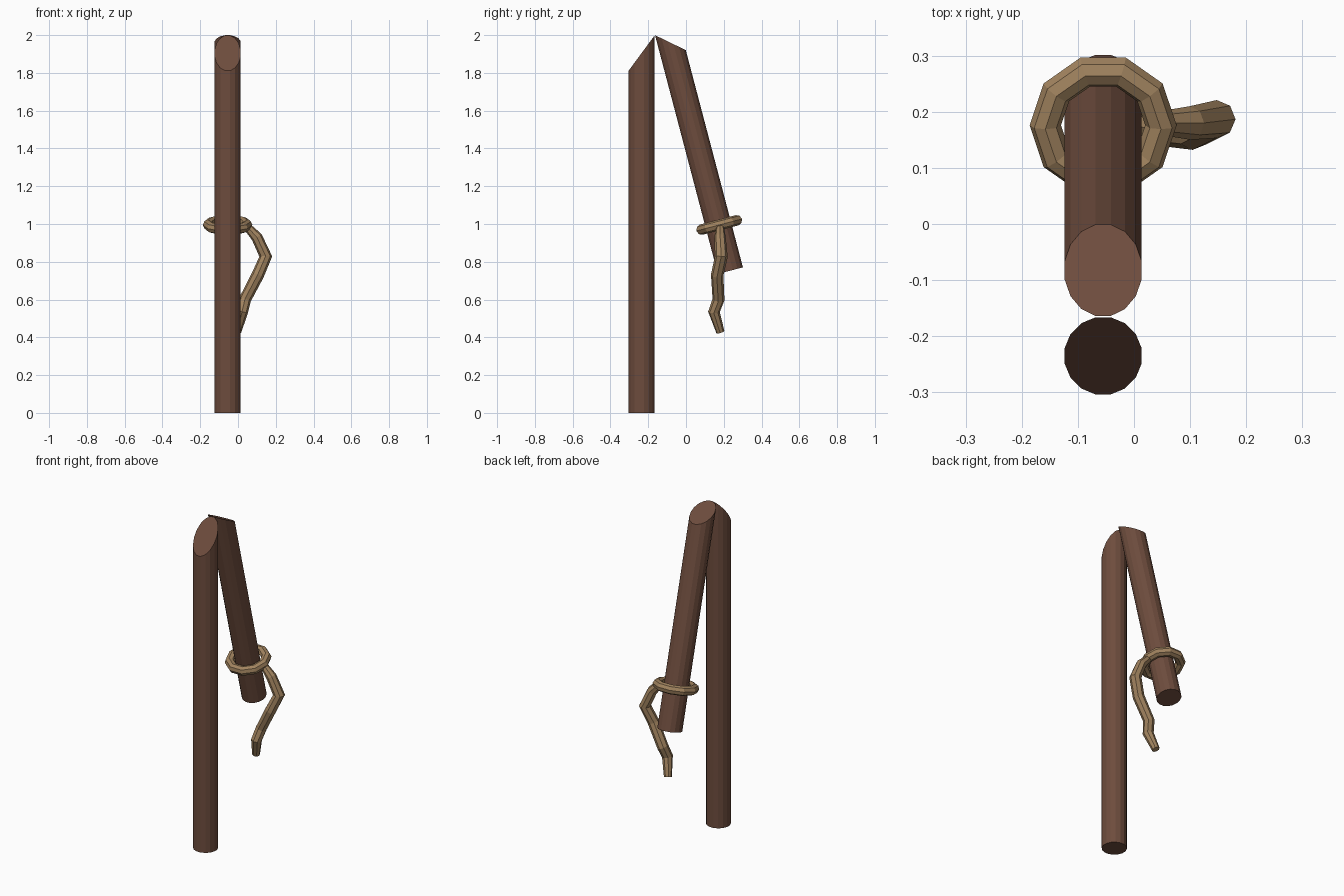
import bpy, bmesh
from math import sin, cos, tau, radians
from mathutils import Vector, Matrix

if "Cube" in bpy.data.objects:
    bpy.data.objects.remove(bpy.data.objects["Cube"])

X0 = -0.055  # shared centre line of post, brace and ring


def material(name, color):
    m = bpy.data.materials.new(name)
    m.diffuse_color = (*color, 1)
    m.use_nodes = True
    m.node_tree.nodes["Principled BSDF"].inputs["Base Color"].default_value = m.diffuse_color
    return m


wood = material("dark_wood", (0.155, 0.073, 0.047))
rope = material("rope", (0.36, 0.23, 0.115))


def log(name, base, top, slant, r=0.07, n=16):
    """Round log; the top cut rises by slant at its back edge."""
    base, top = Vector(base), Vector(top)
    axis = (top - base).normalized()
    side = Vector((1, 0, 0))
    back = axis.cross(side)
    bm = bmesh.new()
    low, high = [], []
    for i in range(n):
        a = tau * (i + 0.5) / n
        off = side * r * cos(a) + back * r * sin(a)
        low.append(bm.verts.new(base + off))
        high.append(bm.verts.new(top + off + axis * slant * sin(a)))
    for i in range(n):
        j = (i + 1) % n
        bm.faces.new((low[i], low[j], high[j], high[i]))
    bm.faces.new(low[::-1])
    bm.faces.new(high)
    bmesh.ops.recalc_face_normals(bm, faces=bm.faces)
    me = bpy.data.meshes.new(name)
    bm.to_mesh(me)
    bm.free()
    ob = bpy.data.objects.new(name, me)
    bpy.context.collection.objects.link(ob)
    me.materials.append(wood)
    return ob


# Upright post with a slanted top, and the leaning beam behind it
log("post", (X0, -0.235, 0), (X0, -0.235, 1.905), 0.095)
log("leaning_beam", (X0, 0.235, 0.753), (X0, -0.0825, 1.96), -0.06)

# Rope loop around the beam
bpy.ops.mesh.primitive_torus_add(
    major_segments=10, minor_segments=8, major_radius=0.103, minor_radius=0.028,
    location=(X0, 0.176, 0.995), rotation=(radians(14.7), 0, 0))
loop = bpy.context.object
loop.name = "rope_loop"
loop.data.materials.append(rope)

# Hanging rope end: x, y, z, radius
path = [(0.04, 0.18, 0.995, 0.020), (0.10, 0.18, 0.93, 0.030),
        (0.147, 0.187, 0.828, 0.034), (0.105, 0.165, 0.73, 0.033),
        (0.037, 0.172, 0.60, 0.032), (0.022, 0.148, 0.535, 0.031),
        (-0.005, 0.182, 0.428, 0.022)]
cu = bpy.data.curves.new("rope_tail", "CURVE")
cu.dimensions = "3D"
cu.bevel_depth = 1.0
cu.bevel_resolution = 2
cu.use_fill_caps = True
sp = cu.splines.new("POLY")
sp.points.add(len(path) - 1)
sp.use_smooth = False
for p, (x, y, z, r) in zip(sp.points, path):
    p.co = (x, y, z, 1)
    p.radius = r
cu.materials.append(rope)
bpy.context.collection.objects.link(bpy.data.objects.new("rope_tail", cu))
